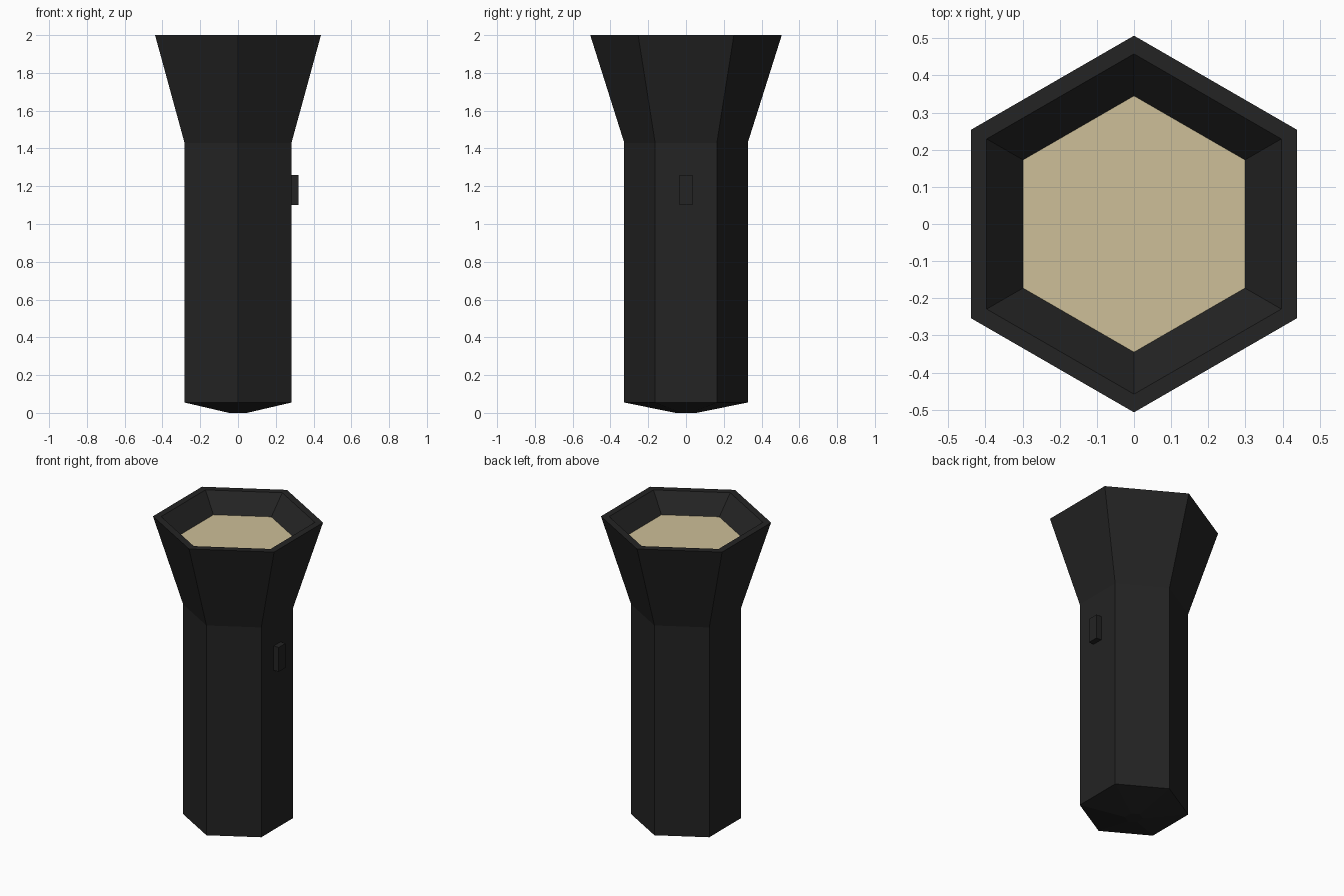
import bpy, bmesh, math

if "Cube" in bpy.data.objects:
    bpy.data.objects.remove(bpy.data.objects["Cube"])


def material(name, rgb):
    m = bpy.data.materials.new(name)
    m.diffuse_color = (*rgb, 1)
    m.use_nodes = True
    m.node_tree.nodes["Principled BSDF"].inputs["Base Color"].default_value = m.diffuse_color
    return m


black = material("black casing", (0.017, 0.017, 0.017))
cream = material("cream lens", (0.61, 0.52, 0.315))


def finish(name, bm, mat):
    bmesh.ops.recalc_face_normals(bm, faces=bm.faces)
    me = bpy.data.meshes.new(name)
    bm.to_mesh(me)
    bm.free()
    me.materials.append(mat)
    ob = bpy.data.objects.new(name, me)
    bpy.context.collection.objects.link(ob)
    return ob


def hex_loft(name, profile, mat, cap_end=True):
    """Skin six-sided rings (radius, z), corners on the y axis."""
    bm = bmesh.new()
    rings = []
    for r, z in profile:
        angles = [math.radians(90 + 60 * i) for i in range(6)]
        rings.append([bm.verts.new((r * math.cos(a), r * math.sin(a), z)) for a in angles])
    for lo, hi in zip(rings, rings[1:]):
        for i in range(6):
            j = (i + 1) % 6
            bm.faces.new((lo[i], lo[j], hi[j], hi[i]))
    bm.faces.new(rings[0][::-1])
    if cap_end:
        bm.faces.new(rings[-1])
    return finish(name, bm, mat)


# Casing: shallow tail cap, barrel, flared head, rim and reflector wall
hex_loft("casing", [(0.055, 0), (0.327, 0.055), (0.327, 1.43), (0.507, 2.0),
                    (0.458, 2.0), (0.345, 1.885)], black, cap_end=False)

# Lens closing the bottom of the recess
bm = bmesh.new()
bmesh.ops.create_circle(bm, cap_ends=True, segments=6, radius=0.345)
for v in bm.verts:
    a = round((math.degrees(math.atan2(v.co.y, v.co.x)) - 30) / 60) * 60 + 30
    a = math.radians(a)
lens = hex_loft("lens", [(0.345, 1.88), (0.345, 1.885)], cream)
bm.free()

# Switch on the right-hand flat
bm = bmesh.new()
bmesh.ops.create_cube(bm, size=1)
for v in bm.verts:
    v.co.x = 0.295 + v.co.x * 0.05
    v.co.y *= 0.07
    v.co.z = 1.18 + v.co.z * 0.16
finish("switch", bm, black)
